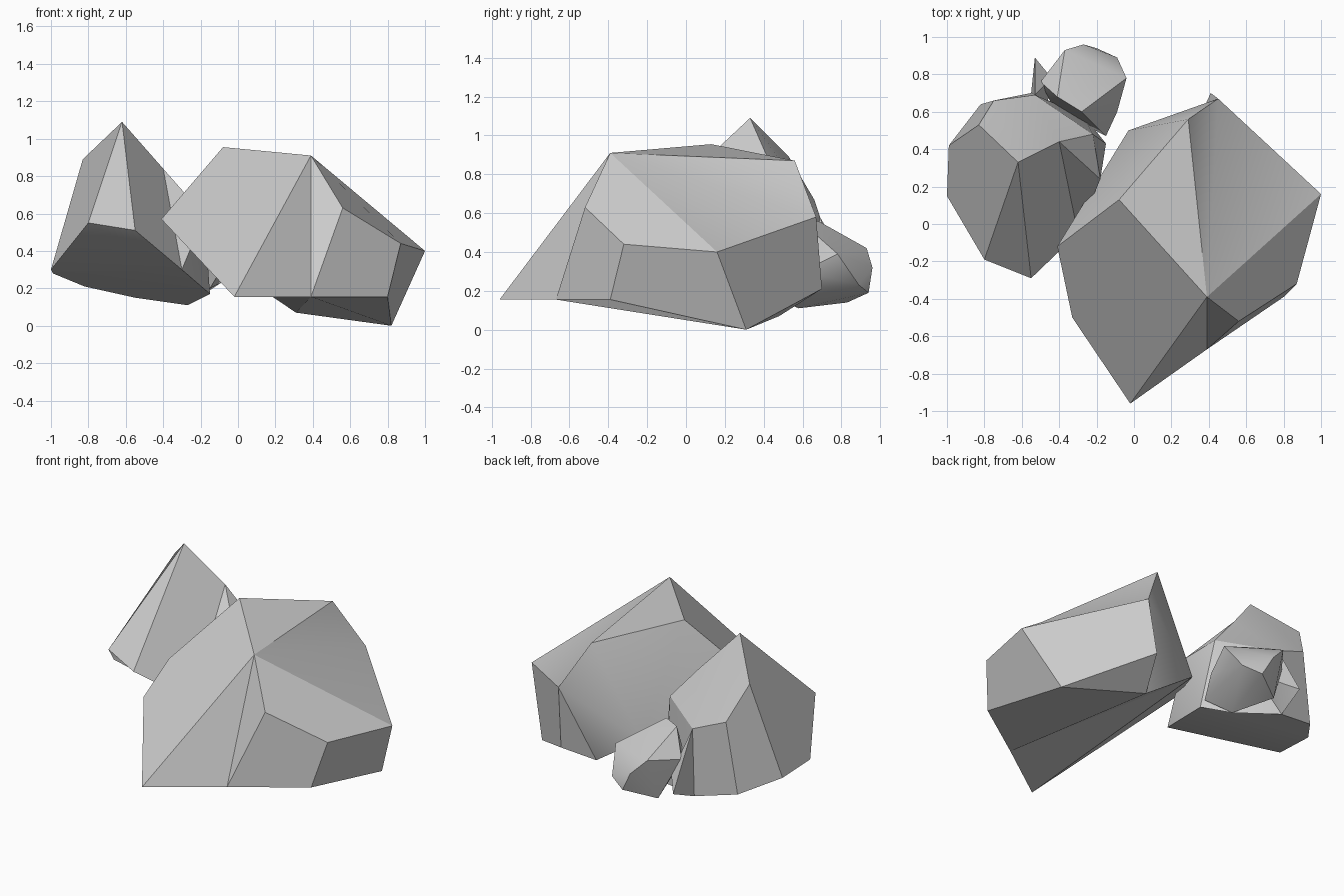
import bpy
import bmesh
from math import radians

cube = bpy.data.objects.get("Cube")
if cube:
    bpy.data.objects.remove(cube, do_unlink=True)


def make_material(name, colour):
    """One flat colour, shown both in the viewport and in a render."""
    material = bpy.data.materials.new(name)
    material.use_nodes = True
    material.diffuse_color = colour
    shader = material.node_tree.nodes["Principled BSDF"]
    shader.inputs["Base Color"].default_value = colour
    shader.inputs["Roughness"].default_value = 0.9
    return material


stone = make_material("grey stone", (0.6, 0.6, 0.6, 1))


def finish_rock(name, bm):
    """Turn the chiselled mesh into an object, softening shallow creases."""
    bmesh.ops.recalc_face_normals(bm, faces=bm.faces[:])
    mesh = bpy.data.meshes.new(name)
    bm.to_mesh(mesh)
    bm.free()
    mesh.materials.append(stone)
    rock = bpy.data.objects.new(name, mesh)
    bpy.context.collection.objects.link(rock)
    bpy.ops.object.select_all(action='DESELECT')
    rock.select_set(True)
    bpy.context.view_layer.objects.active = rock
    bpy.ops.object.shade_smooth_by_angle(angle=radians(30))


def facet_rock(name, corners, facets):
    """Rock with some hollow creases: each facet is a word of corner letters."""
    bm = bmesh.new()
    verts = {letter: bm.verts.new(co) for letter, co in corners.items()}
    for word in facets.split():
        bm.faces.new([verts[letter] for letter in word])
    finish_rock(name, bm)


def hull_rock(name, corners):
    """Fully convex rock: the skin around its corner points."""
    bm = bmesh.new()
    for co in corners:
        bm.verts.new(co)
    bmesh.ops.convex_hull(bm, input=bm.verts[:], use_existing_faces=False)
    loose = [v for v in bm.verts if not v.link_faces]
    bmesh.ops.delete(bm, geom=loose, context='VERTS')
    finish_rock(name, bm)


# Large boulder: flat crown, broad waist, pointed toe with a hollow underside
facet_rock("large_boulder", {
    # crown
    "A": (-.08, .13, .955), "B": (.39, -.39, .91), "I": (.29, .56, .87),
    # waist
    "P": (.56, -.52, .63), "Q": (.87, -.32, .44), "S": (1, .16, .4),
    "J": (.45, .67, .58), "F": (-.41, -.12, .57), "D": (-.33, -.5, .485),
    # base
    "C": (-.02, -.96, .155), "E": (.39, -.67, .155), "R": (.8, -.39, .155),
    "T": (.82, .31, 0), "K": (.41, .7, .21), "G": (.31, .48, .07),
    "H": (-.03, .5, .3),
}, "ABI BIJ BJS BSQP BPE PQRE BEC ABCDF QSTR SJKT JGK "
   "IJH AIH AHF JGH ERTG TKG CEH EGH CHFD")

# Peaked boulder: tall point, undercut front, shoulder towards the large one
facet_rock("peaked_boulder", {
    # crown
    "P": (-.62, .33, 1.09), "U": (-.83, .53, .89), "X": (-.4, .44, .84),
    # waist
    "A": (-.8, -.19, .55), "B": (-.55, -.29, .51), "V": (-.75, .66, .67),
    "W": (-.53, .69, .58), "Y": (-.22, .48, .63), "M": (-.18, .24, .59),
    # base
    "C": (-1, .15, .3), "D": (-.99, .42, .28), "E": (-.82, .64, .21),
    "F": (-.55, .7, .15), "O": (-.27, .58, .11), "N": (-.15, .43, .17),
    "Z": (-.3, -.05, .3),
}, "PAB PACDU UDEV VEFW PUVW PWYX PBZX XZM XMY YMN MZN "
   "YNO WYOF ABZC CZNOFED")

# Small rock nestled behind the two boulders
hull_rock("small_rock", [
    (-.41, .68, .56), (-.37, .93, .42), (-.04, .78, .39), (-.5, .76, .4),
    (-.28, .6, .55), (-.44, .64, .36), (-.3, .55, .28), (-.2, .53, .28),
    (-.27, .96, .32), (-.09, .89, .23), (-.2, .94, .19), (-.38, .83, .14),
    (-.09, .6, .3), (-.15, .47, .2), (-.27, .58, .11)])

# Thin splinter leaning out of the back of the peaked boulder
hull_rock("back_splinter", [
    (-.53, .69, .58), (-.55, .7, .15), (-.53, .89, .23),
    (-.44, .78, .3), (-.46, .66, .3)])
